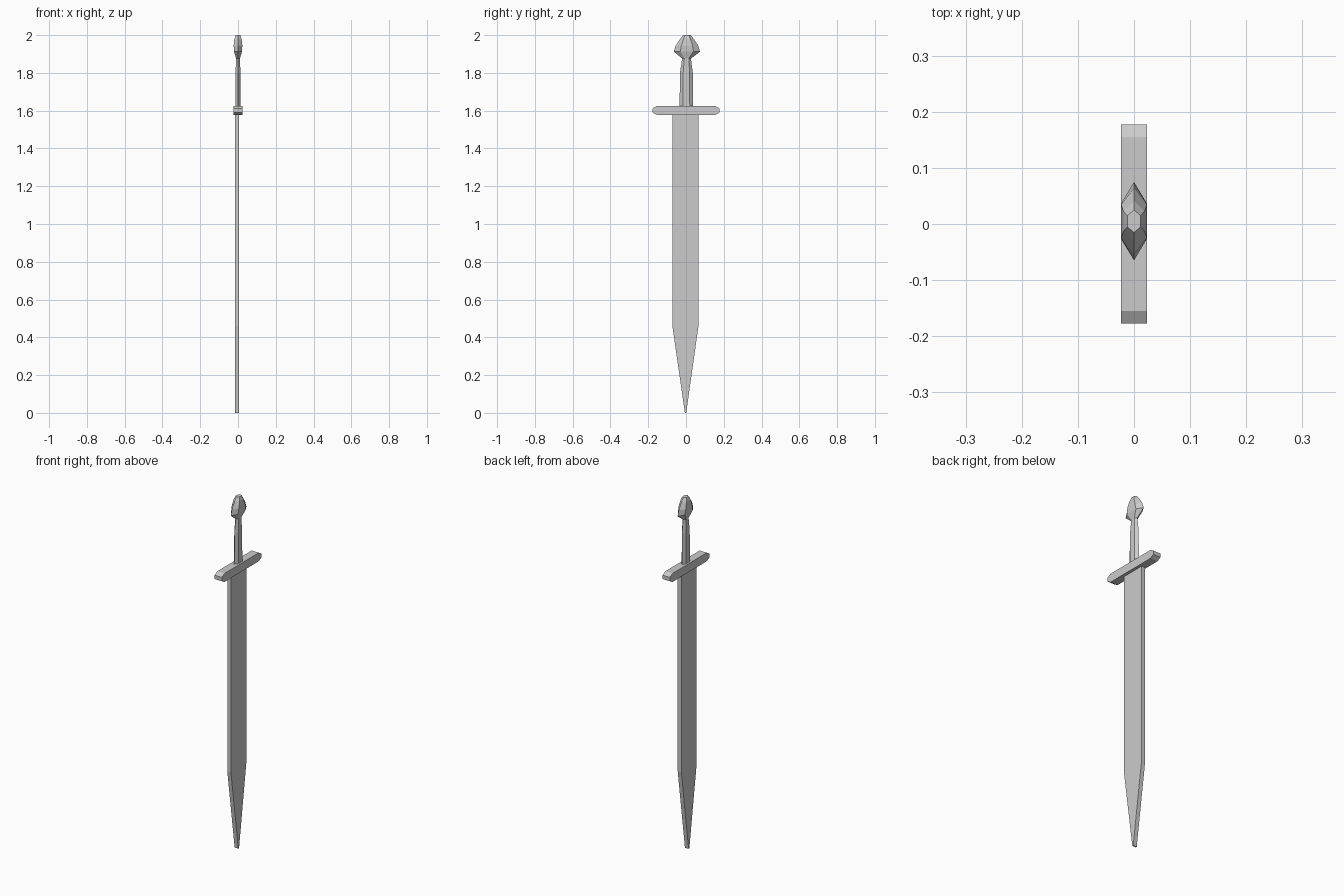
import bpy, bmesh

if "Cube" in bpy.data.objects:
    bpy.data.objects.remove(bpy.data.objects["Cube"])


def make_object(name, bm):
    bmesh.ops.recalc_face_normals(bm, faces=bm.faces)
    mesh = bpy.data.meshes.new(name)
    bm.to_mesh(mesh)
    bm.free()
    obj = bpy.data.objects.new(name, mesh)
    bpy.context.collection.objects.link(obj)
    return obj


def extrude_profile(name, profile, x0, x1):
    """Extrude a (y, z) outline along x."""
    bm = bmesh.new()
    face = bm.faces.new([bm.verts.new((x0, y, z)) for y, z in profile])
    new = bmesh.ops.extrude_face_region(bm, geom=[face], use_keep_orig=True)["geom"]
    verts = [v for v in new if isinstance(v, bmesh.types.BMVert)]
    bmesh.ops.translate(bm, verts=verts, vec=(x1 - x0, 0, 0))
    return make_object(name, bm)


def hex_loft(name, rings):
    """Join flattened hexagons given as (z, centre y, half x, half y, shoulder)."""
    bm = bmesh.new()
    loops = []
    for z, c, hx, hy, s in rings:
        pts = [(0, hy), (hx, hy * s), (hx, -hy * s), (0, -hy), (-hx, -hy * s), (-hx, hy * s)]
        loops.append([bm.verts.new((x, c + y, z)) for x, y in pts])
    for a, b in zip(loops, loops[1:]):
        for i in range(6):
            j = (i + 1) % 6
            bm.faces.new((a[i], a[j], b[j], b[i]))
    bm.faces.new(loops[0])
    bm.faces.new(loops[-1])
    return make_object(name, bm)


# Flat blade with a tapered point
extrude_profile("blade", [(-0.072, 1.6), (-0.072, 0.46), (-0.006, 0.0),
                          (0.001, 0.0), (0.066, 0.46), (0.066, 1.6)], -0.017, 0.006)

# Crossguard with chamfered ends
half = [(0.155, 1.577), (0.177, 1.59), (0.177, 1.612), (0.155, 1.625)]
extrude_profile("crossguard", half + [(-y, z) for y, z in reversed(half)], -0.023, 0.023)

# Six-sided grip, narrowing toward the pommel
hex_loft("grip", [(1.61, 0.002, 0.013, 0.036, 0.5),
                  (1.80, 0.002, 0.013, 0.034, 0.5),
                  (1.885, 0.003, 0.010, 0.022, 0.5)])

# Faceted pommel
hex_loft("pommel", [(1.875, 0.003, 0.010, 0.022, 0.5),
                    (1.913, 0.005, 0.021, 0.070, 0.5),
                    (1.945, 0.005, 0.023, 0.059, 0.5),
                    (1.98, 0.005, 0.019, 0.036, 0.5),
                    (2.00, 0.005, 0.012, 0.020, 0.5)])
